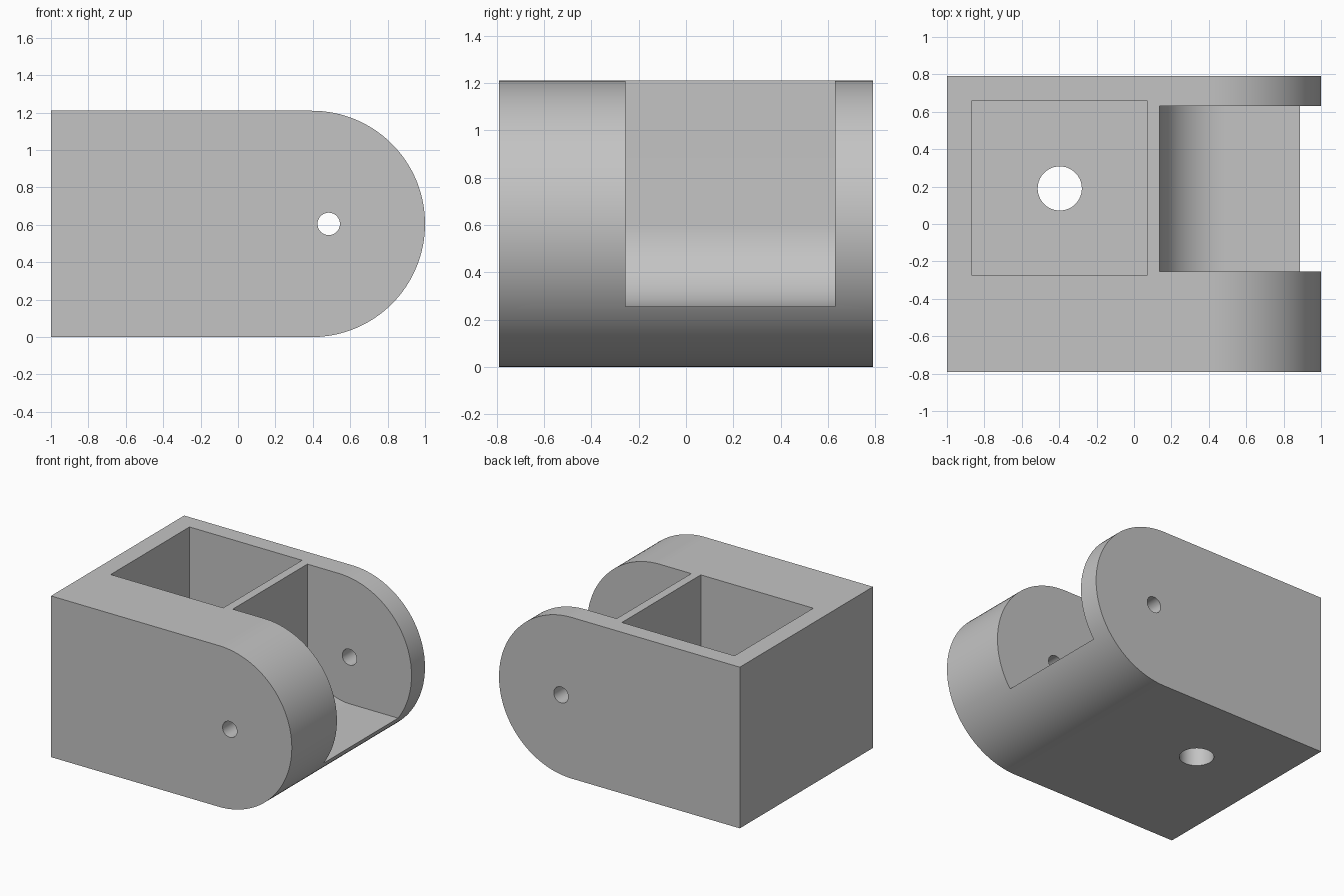
import bpy, bmesh
from math import cos, sin, radians
from mathutils import Vector

cube = bpy.data.objects.get("Cube")
if cube:
    bpy.data.objects.remove(cube, do_unlink=True)

HEIGHT = 1.21
MID = HEIGHT / 2
FLOOR = 0.255
PIN_X = 0.485

grey = bpy.data.materials.new("plain grey")
grey.use_nodes = True
colour = (0.55, 0.55, 0.55, 1)
grey.diffuse_color = colour
grey.node_tree.nodes["Principled BSDF"].inputs["Base Color"].default_value = colour


def arc(cx, cy, r, start, end, steps):
    """Points along an arc, angles in degrees."""
    angles = [radians(start + (end - start) * i / steps) for i in range(steps + 1)]
    return [(cx + r * cos(a), cy + r * sin(a)) for a in angles]


def prism(name, points, low, high, along="Y"):
    """Extrude a closed outline along Y (outline in x, z) or Z (outline in x, y)."""
    bm = bmesh.new()
    place = (lambda u, v: (u, low, v)) if along == "Y" else (lambda u, v: (u, v, low))
    face = bm.faces.new([bm.verts.new(place(u, v)) for u, v in points])
    extruded = bmesh.ops.extrude_face_region(bm, geom=[face])["geom"]
    shift = Vector((0, high - low, 0) if along == "Y" else (0, 0, high - low))
    bmesh.ops.translate(bm, vec=shift,
                        verts=[g for g in extruded if isinstance(g, bmesh.types.BMVert)])
    bmesh.ops.recalc_face_normals(bm, faces=bm.faces)
    mesh = bpy.data.meshes.new(name)
    bm.to_mesh(mesh)
    bm.free()
    mesh.materials.append(grey)
    obj = bpy.data.objects.new(name, mesh)
    bpy.context.collection.objects.link(obj)
    return obj


# Block with one fully rounded end
outline = [(-1, HEIGHT), (-1, 0)] + arc(1 - MID, MID, MID, -90, 90, 64)
body = prism("clevis_block", outline, -0.79, 0.79)

# Slot between the ears, with a rounded inner corner around the pin axis
slot = [(0.135, 1.5)] + arc(PIN_X, MID, MID - FLOOR, 180, 270, 32) + [(1.3, FLOOR), (1.3, 1.5)]

# Square pocket and the bolt hole through its floor
pocket = [(-0.865, -0.275), (0.07, -0.275), (0.07, 0.66), (-0.865, 0.66)]

cutters = [
    prism("slot_cutter", slot, -0.255, 0.63),
    prism("pocket_cutter", pocket, FLOOR, 1.5, "Z"),
    prism("bolt_hole_cutter", arc(-0.397, 0.19, 0.118, 0, 360, 64)[:-1], -0.2, 0.6, "Z"),
    prism("pin_hole_cutter", arc(PIN_X, MID, 0.06, 0, 360, 48)[:-1], -1, 1),
]

# Cut each opening, then discard its cutter
bpy.ops.object.select_all(action="DESELECT")
bpy.context.view_layer.objects.active = body
body.select_set(True)
for cutter in cutters:
    cutter.hide_render = True
    cut = body.modifiers.new(cutter.name, "BOOLEAN")
    cut.operation = "DIFFERENCE"
    cut.solver = "EXACT"
    cut.object = cutter
    bpy.ops.object.modifier_apply(modifier=cut.name)
    bpy.data.objects.remove(cutter, do_unlink=True)

bpy.ops.object.shade_smooth_by_angle(angle=radians(30))
